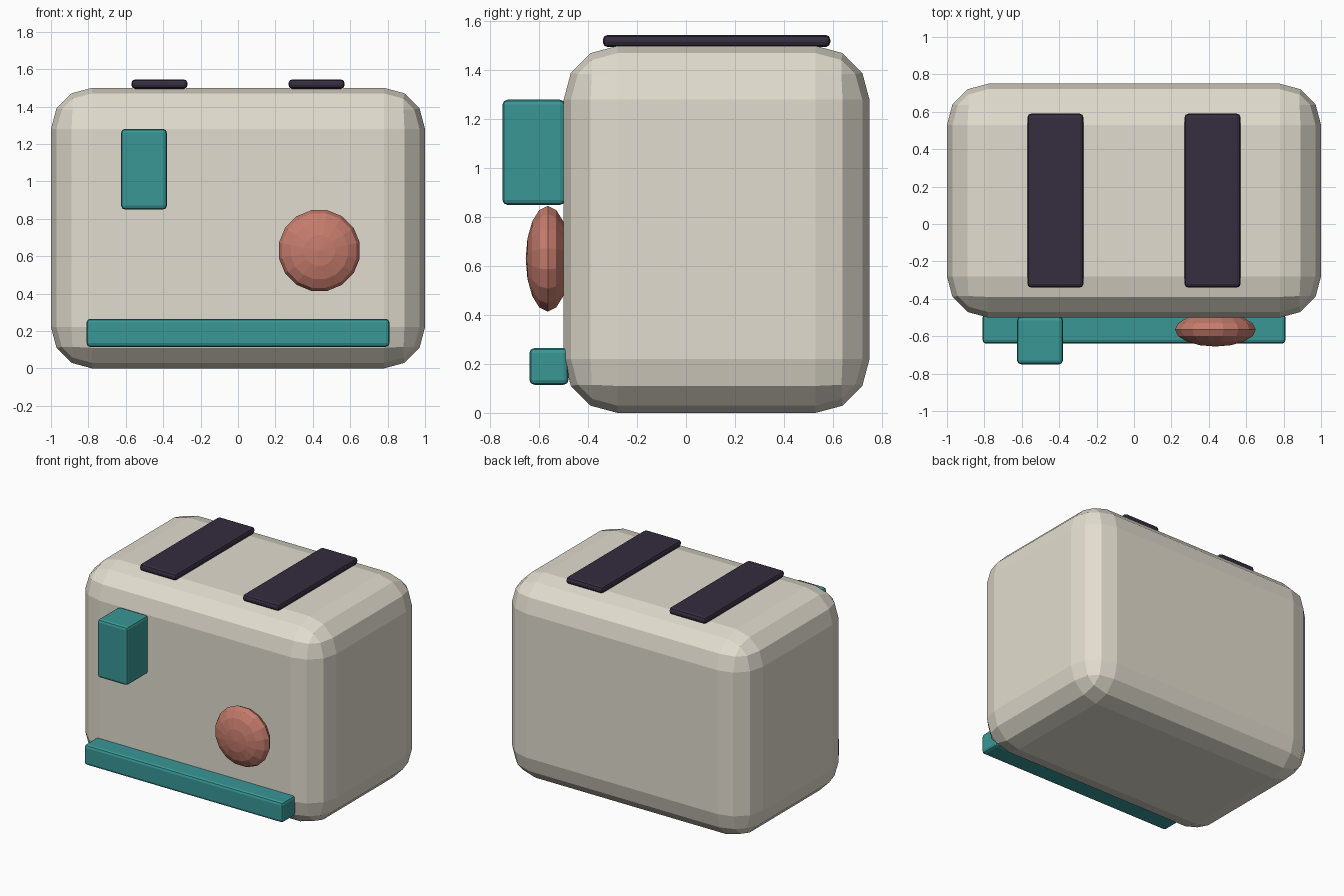
import bpy
import bmesh
from math import radians
from mathutils import Matrix

if "Cube" in bpy.data.objects:
    bpy.data.objects.remove(bpy.data.objects["Cube"])


def material(name, rgb):
    mat = bpy.data.materials.new(name)
    mat.diffuse_color = (*rgb, 1)
    mat.use_nodes = True
    mat.node_tree.nodes["Principled BSDF"].inputs["Base Color"].default_value = mat.diffuse_color
    return mat


cream = material("cream", (0.76, 0.72, 0.62))
teal = material("teal", (0.04, 0.31, 0.30))
coral = material("coral", (0.56, 0.20, 0.15))
dark = material("dark", (0.035, 0.026, 0.05))


def add_object(name, bm, mat):
    mesh = bpy.data.meshes.new(name)
    bm.to_mesh(mesh)
    bm.free()
    mesh.materials.append(mat)
    obj = bpy.data.objects.new(name, mesh)
    bpy.context.collection.objects.link(obj)
    return obj


def rounded_box(name, low, high, radius, segments, mat):
    size = [b - a for a, b in zip(low, high)]
    centre = [(a + b) / 2 for a, b in zip(low, high)]
    bm = bmesh.new()
    bmesh.ops.create_cube(bm, size=1, matrix=Matrix.Diagonal((*size, 1)))
    obj = add_object(name, bm, mat)
    obj.location = centre
    bevel = obj.modifiers.new("rounding", "BEVEL")
    bevel.width = radius
    bevel.segments = segments
    return obj


# Main body
rounded_box("body", (-1, -0.5, 0), (1, 0.75, 1.5), 0.22, 3, cream)

# Two dark strips along the top
for side, x in (("left", -0.42), ("right", 0.42)):
    rounded_box(f"{side}_slot", (x - 0.15, -0.34, 1.495),
                (x + 0.15, 0.59, 1.545), 0.02, 2, dark)

# Lever and crumb tray on the front
rounded_box("lever", (-0.625, -0.75, 0.85), (-0.38, -0.495, 1.28), 0.02, 2, teal)
rounded_box("crumb_tray", (-0.81, -0.64, 0.115), (0.81, -0.48, 0.265), 0.02, 2, teal)

# Flattened round dial, its pole facing forward
bm = bmesh.new()
bmesh.ops.create_uvsphere(bm, u_segments=16, v_segments=8, radius=1)
shape = (Matrix.Diagonal((0.22, 0.09, 0.22, 1))
         @ Matrix.Rotation(radians(90), 4, "X")
         @ Matrix.Rotation(radians(11.25), 4, "Z"))
bmesh.ops.transform(bm, matrix=shape, verts=bm.verts)
dial = add_object("dial", bm, coral)
dial.location = (0.435, -0.565, 0.63)
